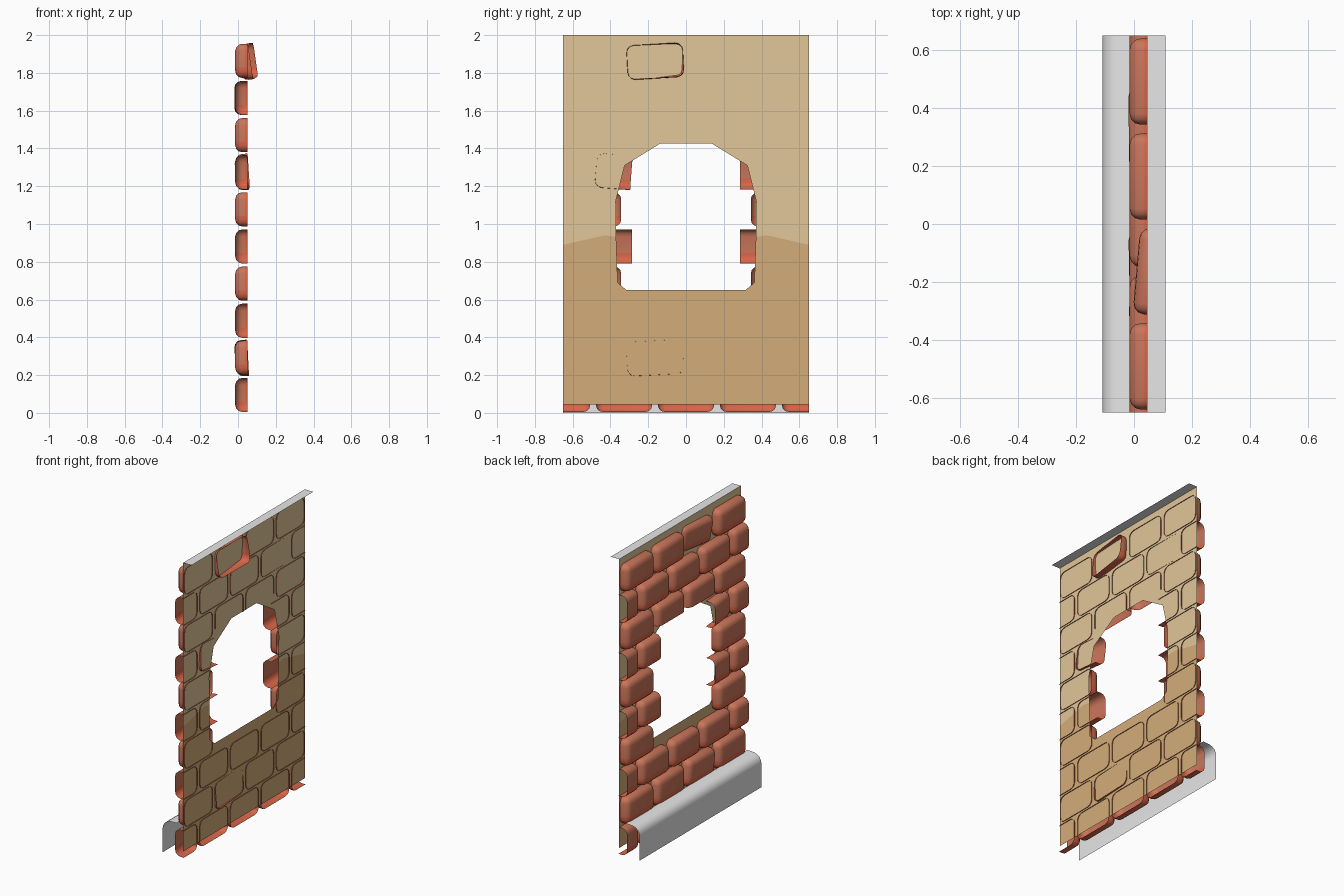
import bpy, bmesh, math
from mathutils import Matrix, Vector

if "Cube" in bpy.data.objects:
    bpy.data.objects.remove(bpy.data.objects["Cube"])


def srgb(r, g, b):
    lin = lambda c: c / 12.92 if c <= 0.04045 else ((c + 0.055) / 1.055) ** 2.4
    return tuple(lin(v / 255) for v in (r, g, b)) + (1.0,)


def material(name, rgb):
    m = bpy.data.materials.new(name)
    m.diffuse_color = srgb(*rgb)
    m.use_nodes = True
    m.node_tree.nodes["Principled BSDF"].inputs["Base Color"].default_value = m.diffuse_color
    return m


RED = material("brick red", (214, 101, 72))
PALE = material("brick pale red", (201, 117, 90))
UPPER = material("light plaster", (226, 199, 154))
LOWER = material("tan plaster", (212, 172, 121))
TRIM = material("trim grey", (231, 231, 231))


def finish(bm, name, mats, smooth=False):
    me = bpy.data.meshes.new(name)
    bm.to_mesh(me)
    bm.free()
    ob = bpy.data.objects.new(name, me)
    bpy.context.collection.objects.link(ob)
    for m in mats:
        me.materials.append(m)
    if smooth:
        bpy.ops.object.select_all(action='DESELECT')
        ob.select_set(True)
        bpy.context.view_layer.objects.active = ob
        bpy.ops.object.shade_smooth_by_angle(angle=math.radians(60))
    return ob


HALF_Y = 0.651
PLANE_X = 0.045
PITCH_Y, PITCH_Z = 0.328, 0.1965
LENGTH, HEIGHT = 0.298, 0.181
FRONT, RIM = -0.015, 0.05


def cut(bm, co, no, clear=False):
    bmesh.ops.bisect_plane(bm, geom=bm.verts[:] + bm.edges[:] + bm.faces[:],
                           plane_co=co, plane_no=no, clear_outer=clear)


def add_brick(target, cy, cz, clips=(), tilt=(0, 0, 0), shift=0.0):
    """Rounded shell, open towards +x; clips are (point, normal to remove)."""
    bm = bmesh.new()
    bmesh.ops.create_cube(bm, size=1)
    bmesh.ops.scale(bm, vec=(RIM - FRONT, LENGTH, HEIGHT), verts=bm.verts)
    back = [f for f in bm.faces if f.normal.x > 0.9]
    bmesh.ops.delete(bm, geom=back, context='FACES_ONLY')
    edges = [e for e in bm.edges if len(e.link_faces) == 2]
    bmesh.ops.bevel(bm, geom=edges, offset=0.038, segments=3, profile=0.5,
                    affect='EDGES', clamp_overlap=True)
    bmesh.ops.translate(bm, vec=((RIM + FRONT) / 2, cy, cz), verts=bm.verts)
    for co, no in clips:
        cut(bm, co, no, True)
    # paler upper front, redder rim and lower part
    cut(bm, (0.037, 0, 0), (1, 0, 0))
    cut(bm, (0, 0, cz - 0.035), (0, 0, 1))
    for f in bm.faces:
        c = f.calc_center_median()
        f.material_index = 1 if c.x < 0.037 and c.z > cz - 0.035 else 0
    # knock the brick out of line about its rim centre
    pivot = Vector((RIM, cy, cz))
    ax, ay, az = (math.radians(t) for t in tilt)
    rot = Matrix.Rotation(az, 4, 'Z') @ Matrix.Rotation(ay, 4, 'Y') @ Matrix.Rotation(ax, 4, 'X')
    bm.transform(Matrix.Translation(pivot + Vector((shift, 0, 0))) @ rot @ Matrix.Translation(-pivot))
    tmp = bpy.data.meshes.new("tmp")
    bm.to_mesh(tmp)
    bm.free()
    target.from_mesh(tmp)
    bpy.data.meshes.remove(tmp)


# loose bricks: (row, column) -> tilt in degrees, outward shift
LOOSE = {(1, 1): ((3, -3, 1), 0.001), (6, 1): ((-4.5, -3.5, 2), 0.002),
         (8, 3): ((0, 0, 0.8), -0.003), (9, 1): ((3.5, -8, -5.5), 0.03)}

# brick courses
for row in range(10):
    bm = bmesh.new()
    cz = 0.095 + PITCH_Z * row
    count = 5 if row % 2 == 0 else 4
    for col in range(count):
        cy = (col - (count - 1) / 2) * PITCH_Y
        side = 1 if cy > 0 else -1
        inner = abs(cy) < 0.2
        if 3 <= row <= 6 and inner:
            continue                                   # window opening
        clips = []
        if abs(cy) > 0.6:                              # half bricks at the ends
            clips.append(((0, side * HALF_Y, 0), (0, side, 0)))
        if row in (4, 6) and abs(cy) < 0.4:            # cut at the window sides
            clips.append(((0, side * 0.287, 0), (0, -side, 0)))
        if row == 7 and inner:                         # cut above the window
            clips.append(((0, 0, 1.425), (0, 0, -1)))
        tilt, shift = LOOSE.get((row, col), ((0, 0, 0), 0.0))
        add_brick(bm, cy, cz, clips, tilt, shift)
    finish(bm, f"brick_course_{row + 1}", [RED, PALE], smooth=True)

# plaster sheet with arched window hole: convex pieces (colour index, y/z outline), mirrored
PIECES = [
    (0, [(0, 0.045), (0.65, 0.045), (0.65, 0.65), (0, 0.65)]),
    (0, [(0.315, 0.65), (0.65, 0.65), (0.65, 0.69), (0.362, 0.69)]),
    (0, [(0.362, 0.69), (0.65, 0.69), (0.65, 0.89), (0.43, 0.94), (0.37, 0.932)]),
    (1, [(0.37, 0.932), (0.43, 0.94), (0.372, 1.12)]),
    (1, [(0.43, 0.94), (0.65, 0.89), (0.65, 1.12), (0.372, 1.12)]),
    (1, [(0.372, 1.12), (0.65, 1.12), (0.65, 1.31), (0.325, 1.31)]),
    (1, [(0.325, 1.31), (0.65, 1.31), (0.65, 1.427), (0.135, 1.427)]),
    (1, [(0, 1.427), (0.65, 1.427), (0.65, 2.0), (0, 2.0)]),
]
bm = bmesh.new()
for index, outline in PIECES:
    for side in (1, -1):
        pts = outline if side == 1 else outline[::-1]
        f = bm.faces.new([bm.verts.new((PLANE_X, side * y, z)) for y, z in pts])
        f.material_index = index
bmesh.ops.remove_doubles(bm, verts=bm.verts[:], dist=0.0005)
finish(bm, "plaster_sheet", [LOWER, UPPER])


def add_trim(name, profile, smooth):
    """Sweep an (x, z) profile along the wall."""
    bm = bmesh.new()
    rows = [[bm.verts.new((x, y, z)) for x, z in profile] for y in (-HALF_Y, HALF_Y)]
    for i in range(len(profile) - 1):
        bm.faces.new((rows[0][i], rows[0][i + 1], rows[1][i + 1], rows[1][i]))
    bm.normal_update()
    if sum(f.normal.z for f in bm.faces) < 0:
        bmesh.ops.reverse_faces(bm, faces=bm.faces[:])
    finish(bm, name, [TRIM], smooth)


# top ledge and rounded base skirting
add_trim("top_ledge", [(PLANE_X, 2.0), (0.108, 2.0)], False)
add_trim("base_skirting", [(-0.108, 0), (-0.108, 0.165), (-0.104, 0.185), (-0.092, 0.204),
                           (-0.073, 0.217), (-0.05, 0.223), (-0.005, 0.225)], True)
